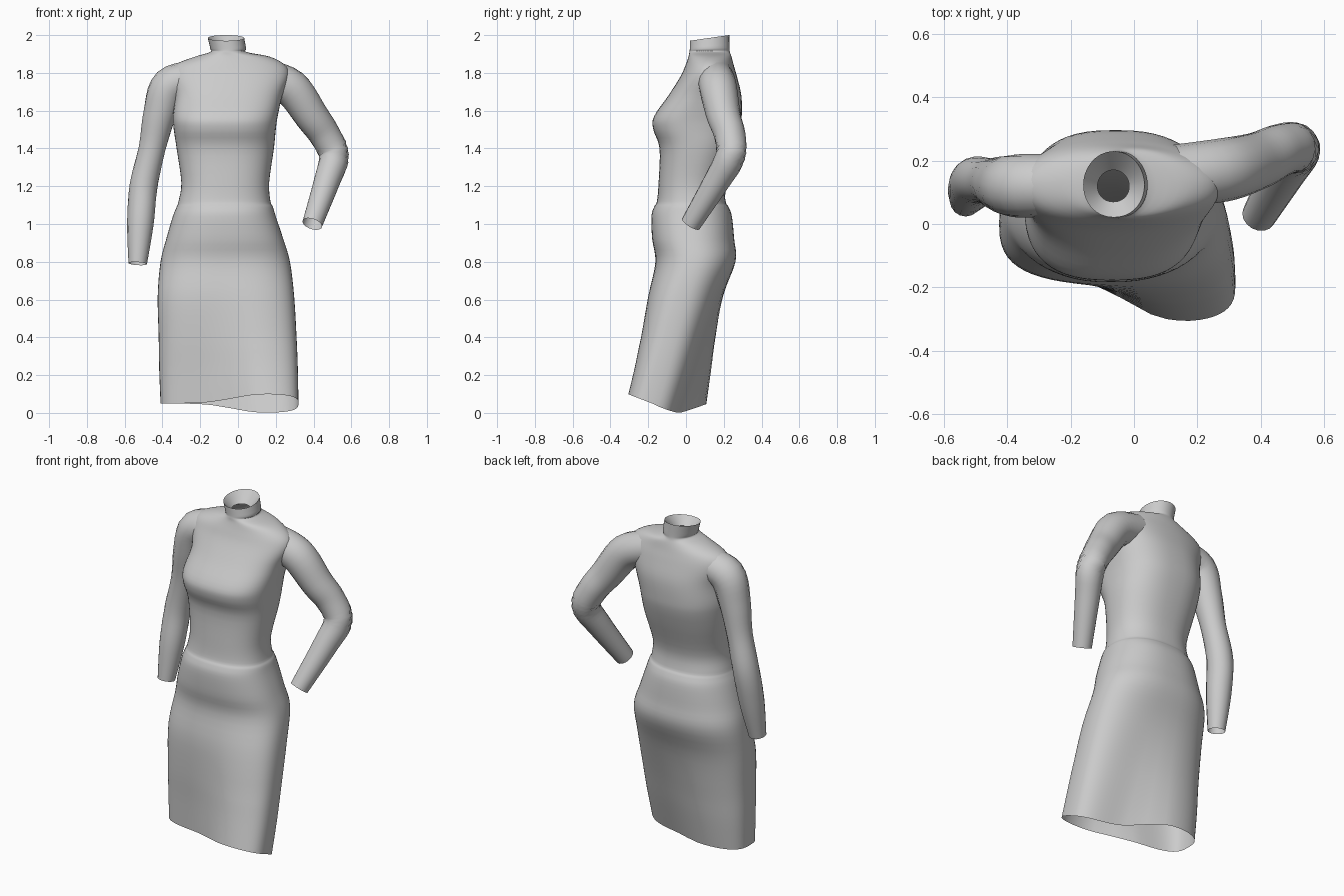
import bpy
import math
from mathutils import Vector

cube = bpy.data.objects.get("Cube")
if cube:
    bpy.data.objects.remove(cube, do_unlink=True)

GREY = (0.6, 0.6, 0.6, 1.0)
cloth = bpy.data.materials.new("grey_cloth")
cloth.use_nodes = True
cloth.diffuse_color = GREY
cloth.node_tree.nodes["Principled BSDF"].inputs["Base Color"].default_value = GREY


def smooth_rows(rows, steps):
    """Catmull-Rom interpolation through rows of numbers."""
    pts = [rows[0]] + rows + [rows[-1]]
    out = []
    for a, b, c, d in zip(pts, pts[1:], pts[2:], pts[3:]):
        for k in range(steps):
            t = k / steps
            out.append([0.5 * (2 * q + (r - p) * t + (2 * p - 5 * q + 4 * r - s) * t * t
                               + (3 * q - p - 3 * r + s) * t ** 3)
                        for p, q, r, s in zip(a, b, c, d)])
    out.append(list(rows[-1]))
    return out


def loft(name, rings):
    """Open skin over equal-sized rings of points."""
    n = len(rings[0])
    faces = [(r * n + i, r * n + (i + 1) % n, (r + 1) * n + (i + 1) % n, (r + 1) * n + i)
             for r in range(len(rings) - 1) for i in range(n)]
    mesh = bpy.data.meshes.new(name)
    mesh.from_pydata([p for ring in rings for p in ring], [], faces)
    mesh.materials.append(cloth)
    mesh.shade_smooth()
    obj = bpy.data.objects.new(name, mesh)
    bpy.context.collection.objects.link(obj)
    return obj


def power(v, p):
    return math.copysign(abs(v) ** p, v)


def body_ring(row, n=56):
    """Rounded-box section with the left leg striding forward, hem and collar tilt."""
    z, x0, x1, cy, ry, stride, p = row
    cx, rx = (x0 + x1) / 2, (x1 - x0) / 2
    hem = max(0, 1 - z / 0.4)
    collar = min(1, max(0, (z - 1.91) / 0.075))
    ring = []
    for i in range(n):
        t = math.tau * i / n
        c, s = math.cos(t), math.sin(t)
        x = cx + rx * power(c, p)
        swing = math.tanh((x + 0.03) / 0.13)
        # The back is rounder than the front
        y = cy + ry * power(s, p + 0.12 if s > 0 else p) - stride * swing
        dz = hem * (0.05 - 0.027 * (1 + swing) * power(s, 0.6)) + 0.015 * collar * s
        ring.append((x, y, z + dz))
    return ring


def sleeve(name, path, n=16):
    """Tapered tube along x, y, z, radius points."""
    rows = smooth_rows(path, 5)
    rings = []
    for i, row in enumerate(rows):
        before, after = rows[max(i - 2, 0)], rows[min(i + 2, len(rows) - 1)]
        turn = (Vector(after[:3]) - Vector(before[:3])).to_track_quat('Z', 'Y')
        rings.append([Vector(row[:3]) + turn @ Vector((math.cos(a), math.sin(a), 0)) * row[3]
                      for a in (math.tau * k / n for k in range(n))])
    return loft(name, rings)


# Dress body: height, right edge, left edge, centre y, half depth, stride, roundness
levels = [
    (0.0, -.41, .32, -.1, .14, .08, .6),
    (0.2, -.417, .317, -.07, .157, .057, .64),
    (0.4, -.42, .31, -.043, .174, .034, .68),
    (0.62, -.425, .297, -.003, .194, .01, .74),
    (0.8, -.41, .275, .05, .212, 0, .82),
    (0.92, -.38, .24, .038, .217, 0, .83),
    (1.04, -.345, .2, .03, .213, 0, .83),
    (1.09, -.325, .185, .028, .197, 0, .83),
    (1.12, -.315, .172, .028, .182, 0, .83),
    (1.22, -.3, .165, .03, .175, 0, .83),
    (1.4, -.325, .19, .06, .2, 0, .8),
    (1.5, -.34, .2, .057, .23, 0, .77),
    (1.57, -.345, .21, .063, .232, 0, .77),
    (1.68, -.335, .235, .1, .193, 0, .81),
    (1.78, -.365, .27, .12, .15, 0, .9),
    (1.84, -.34, .25, .125, .128, 0, .95),
    (1.885, -.23, .17, .127, .114, 0, .95),
    (1.91, -.148, .047, .125, .107, 0, .95),
    (1.93, -.147, .043, .125, .105, 0, .95),
    (1.985, -.16, .033, .125, .104, 0, .95),
]
loft("dress_body", [body_ring(r) for r in smooth_rows(levels, 4)])

# Collar lining, narrowing inward below the rim
lining = [levels[-1], (1.93, -.115, -.015, .12, .05, 0, .95)]
loft("collar_lining", [body_ring(r) for r in lining])

# Sleeves: the right hangs down, the left is bent at the elbow
sleeve("right_sleeve", [
    (-.22, .125, 1.77, .095), (-.36, .12, 1.73, .1), (-.415, .125, 1.58, .088),
    (-.455, .135, 1.4, .072), (-.5, .138, 1.2, .074), (-.517, .107, 1.0, .07),
    (-.531, .072, .79, .049)])
sleeve("left_sleeve", [
    (.13, .155, 1.78, .095), (.28, .17, 1.72, .1), (.39, .2, 1.57, .09),
    (.46, .232, 1.47, .083), (.508, .235, 1.36, .08), (.472, .165, 1.23, .07),
    (.393, .025, 1.0, .054)])
